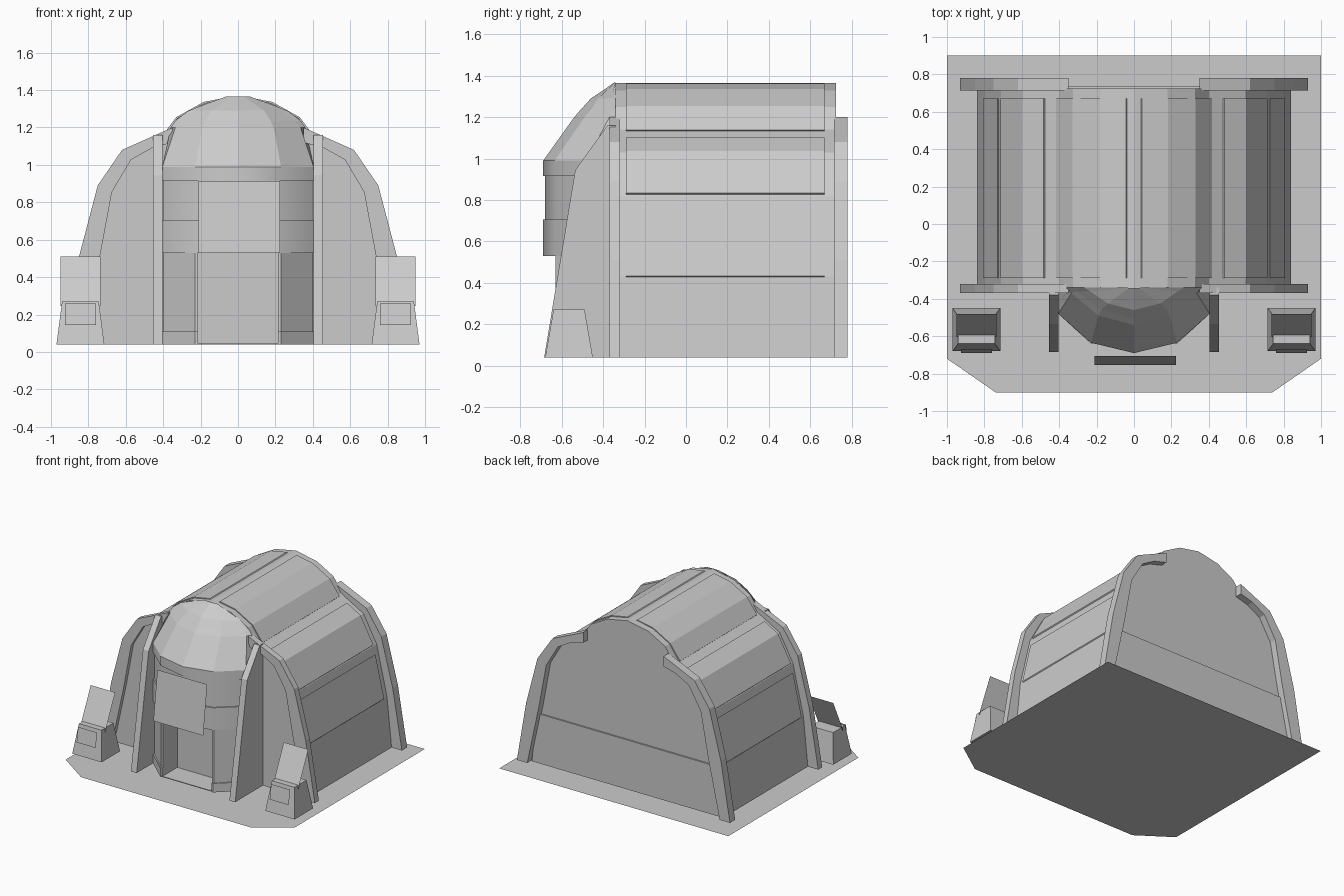
import bpy, bmesh
from mathutils import Vector

old = bpy.data.objects.get("Cube")
if old:
    bpy.data.objects.remove(old, do_unlink=True)

GREY = (0.6, 0.6, 0.6, 1.0)
mat = bpy.data.materials.new("light_grey")
mat.use_nodes = True
mat.diffuse_color = GREY
bsdf = next(n for n in mat.node_tree.nodes if n.type == 'BSDF_PRINCIPLED')
bsdf.inputs["Base Color"].default_value = GREY


def finish(bm, name, closed=True):
    """Turn a bmesh into a named object with the shared material."""
    if closed:
        bmesh.ops.recalc_face_normals(bm, faces=bm.faces)
    me = bpy.data.meshes.new(name)
    bm.to_mesh(me)
    bm.free()
    ob = bpy.data.objects.new(name, me)
    bpy.context.collection.objects.link(ob)
    me.materials.append(mat)
    return ob


def prism(name, pts, place, a, b):
    """Extrude a 2D outline from a to b; place(u, v, w) gives the 3D point."""
    bm = bmesh.new()
    face = bm.faces.new([bm.verts.new(place(u, v, a)) for u, v in pts])
    new = bmesh.ops.extrude_face_region(bm, geom=[face])["geom"]
    shift = Vector(place(0, 0, b)) - Vector(place(0, 0, a))
    bmesh.ops.translate(bm, vec=shift, verts=[v for v in new if isinstance(v, bmesh.types.BMVert)])
    return finish(bm, name)


def along_x(y, z, w): return (w, y, z)
def along_y(x, z, w): return (x, w, z)
def along_z(x, y, w): return (x, y, w)


def loft(name, rings):
    """Skin matching rings and cap both ends."""
    bm = bmesh.new()
    rows = [[bm.verts.new(p) for p in ring] for ring in rings]
    n = len(rows[0])
    for lo, hi in zip(rows, rows[1:]):
        for i in range(n):
            j = (i + 1) % n
            bm.faces.new((lo[i], lo[j], hi[j], hi[i]))
    bm.faces.new(rows[0])
    bm.faces.new(rows[-1])
    return finish(bm, name)


def sheet(name, x0, x1, bottom, top):
    """Thin leaning screen between a lower and an upper (y, z) edge."""
    bm = bmesh.new()
    bm.faces.new([bm.verts.new(p) for p in
                  ((x0, *bottom), (x1, *bottom), (x1, *top), (x0, *top))])
    return finish(bm, name, closed=False)


def both(pts):
    """Complete a half outline that ends on the centre line."""
    return pts + [(-p[0], *p[1:]) for p in reversed(pts) if abs(p[0]) > 1e-6]


FLOOR = 0.04
FRONT, BACK = -0.34, 0.725

# Ground sheet with clipped front corners
bm = bmesh.new()
outline = [(1, 0.9), (-1, 0.9), (-1, -0.72), (-0.74, -0.9), (0.74, -0.9), (1, -0.72)]
bm.faces.new([bm.verts.new((x, y, 0)) for x, y in outline])
finish(bm, "ground_plate", closed=False)

# Arched main shell
half = [(0.84, FLOOR), (0.80, 0.43), (0.71, 0.82), (0.595, 1.03), (0.40, 1.14),
        (0.325, 1.25), (0.18, 1.33), (0, 1.365)]
prism("main_shell", both(half), along_y, FRONT, BACK)

# Lower rear panel
prism("rear_lower_panel", [(-0.83, FLOOR), (0.83, FLOOR), (0.785, 0.43), (-0.785, 0.43)],
      along_y, BACK - 0.01, BACK + 0.012)

# Roof and wall panels lying on the shell
panels = {
    "roof_panel": [(0.04, 1.36), (0.18, 1.334), (0.327, 1.252), (0.415, 1.135)],
    "shoulder_panel": [(0.48, 1.10), (0.597, 1.034), (0.71, 0.83)],
    "wall_panel": [(0.727, 0.76), (0.803, 0.43)],
}
for side, s in (("left", 1), ("right", -1)):
    for name, line in panels.items():
        inner = [(s * (x - 0.004), z - 0.004) for x, z in reversed(line)]
        outer = [(s * (x + 0.003), z + 0.003) for x, z in line]
        prism(f"{side}_{name}", outer + inner, along_y, -0.29, 0.67)

# Raised half arches at both ends
arch = [(0.93, FLOOR), (0.85, 0.51), (0.75, 0.89), (0.62, 1.08), (0.35, 1.20),
        (0.35, 1.12), (0.46, 1.09), (0.572, 1.027), (0.674, 0.855), (0.738, 0.51),
        (0.84, FLOOR)]
for end, y0, y1 in (("front", -0.37, -0.32), ("rear", 0.715, 0.78)):
    for side, s in (("left", 1), ("right", -1)):
        prism(f"{end}_{side}_arch", [(s * x, z) for x, z in arch], along_y, y0, y1)

# Buttress fins beside the entrance
fin = [(FRONT, FLOOR), (-0.685, FLOOR), (-0.535, 0.945), (-0.38, 1.16), (FRONT, 1.16)]
for side, s in (("left", 1), ("right", -1)):
    prism(f"{side}_fin", fin, along_x, s * 0.405, s * 0.455)

# Entrance bay: lower walls with a recessed doorway
porch = [(0.40, FRONT), (0.40, -0.47), (0.23, -0.63), (0.215, -0.63), (0.215, -0.45)]
prism("porch_lower_wall", both(porch), along_z, FLOOR, 0.54)
bay = [(0.405, FRONT), (0.405, -0.48), (0.23, -0.635), (0, -0.69)]
prism("porch_floor", both(bay[:3]), along_z, FLOOR, FLOOR + 0.006)
for side, s in (("left", 1), ("right", -1)):
    skirt = [(s * x, y) for x, y in ((0.405, FRONT), (0.405, -0.48), (0.23, -0.64), (0.215, -0.64), (0.215, FRONT))]
    prism(f"{side}_porch_skirt", skirt, along_z, FLOOR, 0.11)


# Entrance bay: curved middle band with raised rims
def smooth(ob):
    bpy.ops.object.select_all(action='DESELECT')
    ob.select_set(True)
    bpy.context.view_layer.objects.active = ob
    bpy.ops.object.shade_smooth_by_angle(angle=0.6)


inset = [(x * 0.985, y + (0.008 if y < FRONT else 0)) for x, y in bay]
smooth(prism("porch_window_band", both(inset), along_z, 0.53, 0.98))
smooth(prism("porch_lower_rim", both(bay), along_z, 0.53, 0.705))
smooth(prism("porch_upper_rim", both(bay), along_z, 0.915, 0.99))

# Entrance dome with a narrow ledge
rings = [
    (0.99, bay),
    (1.20, [(0.36, FRONT), (0.335, -0.37), (0.19, -0.49), (0, -0.54)]),
    (1.235, [(0.335, FRONT), (0.305, -0.36), (0.175, -0.46), (0, -0.51)]),
    (1.29, [(0.265, FRONT), (0.235, -0.36), (0.14, -0.425), (0, -0.46)]),
    (1.367, [(0.06, FRONT), (0.05, -0.342), (0.03, -0.344), (0, -0.346)]),
]
loft("porch_dome", [[(x, y, z) for x, y in both(r)] for z, r in rings])

# Hanging screen above the doorway
sheet("door_screen", -0.21, 0.225, (-0.755, 0.53), (-0.705, 0.915))


# Corner consoles with leaning screens
def rect(cx, w, y0, y1, z):
    return [(cx - w, y0, z), (cx + w, y0, z), (cx + w, y1, z), (cx - w, y1, z)]


for side, s in (("left", 1), ("right", -1)):
    cx = s * 0.8425
    loft(f"{side}_console_base", [rect(cx, 0.128, -0.68, -0.45, FLOOR),
                                  rect(cx, 0.098, -0.64, -0.49, 0.27)])
    sheet(f"{side}_console_screen", cx - 0.107, cx + 0.107, (-0.605, 0.245), (-0.48, 0.51))
    sheet(f"{side}_console_keypad", cx - 0.083, cx + 0.083, (-0.69, 0.145), (-0.672, 0.26))
